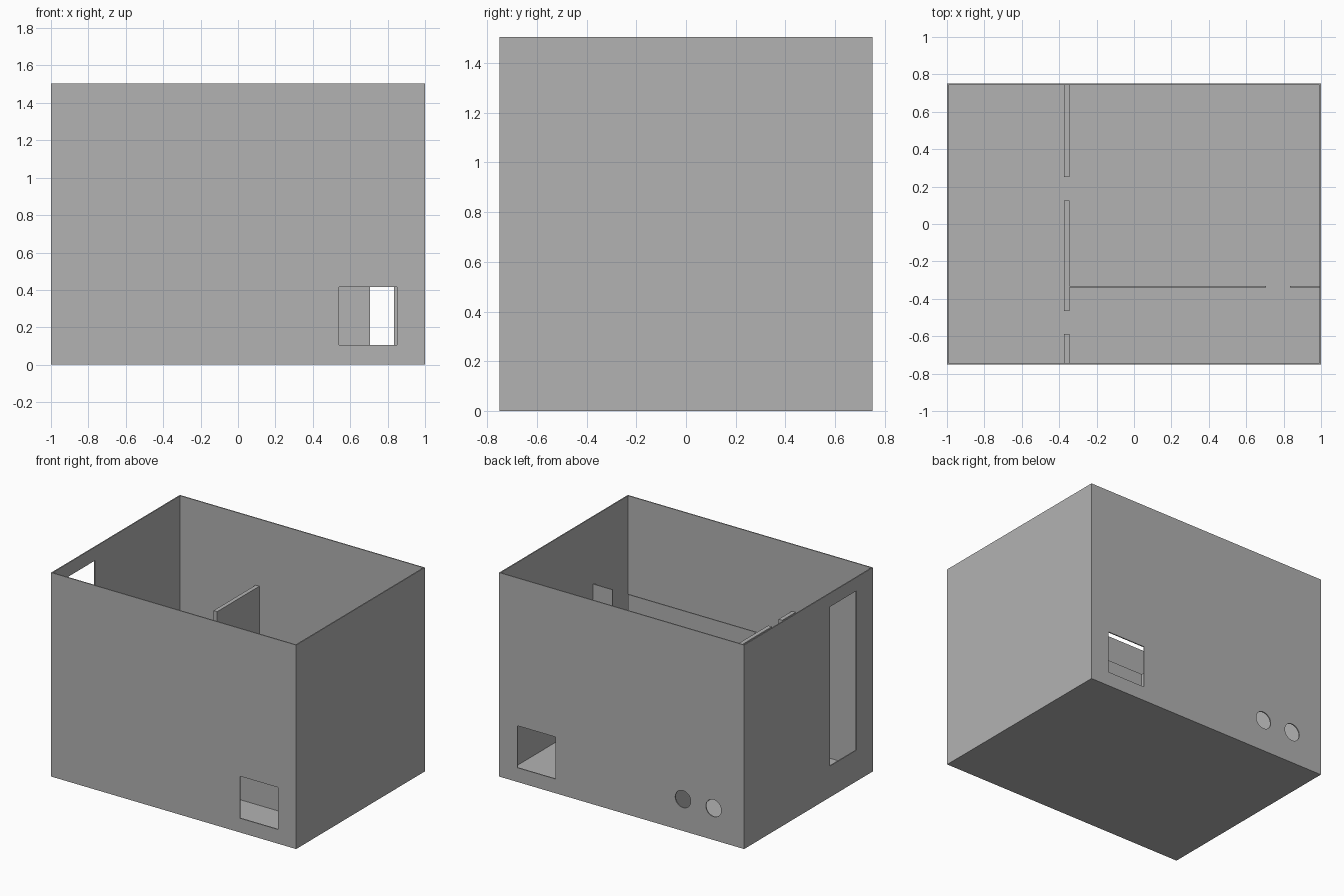
import bpy
import math

if "Cube" in bpy.data.objects:
    bpy.data.objects.remove(bpy.data.objects["Cube"], do_unlink=True)

T = 0.008             # thickness of shell and thin partition
W, D, H = 2.0, 1.5, 1.505
INNER_H = 1.01        # top of the partitions

grey = bpy.data.materials.new("plain_grey")
grey.use_nodes = True
grey.diffuse_color = (0.448, 0.448, 0.448, 1)
grey.node_tree.nodes["Principled BSDF"].inputs["Base Color"].default_value = grey.diffuse_color


def box(name, x, y, z):
    """Box from (min, max) pairs."""
    bpy.ops.mesh.primitive_cube_add(size=1, location=[sum(p) / 2 for p in (x, y, z)])
    ob = bpy.context.object
    ob.name = name
    ob.scale = [p[1] - p[0] for p in (x, y, z)]
    bpy.ops.object.transform_apply(location=False, rotation=False, scale=True)
    ob.data.materials.append(grey)
    return ob


def cut(target, cutter):
    mod = target.modifiers.new("opening", "BOOLEAN")
    mod.operation = "DIFFERENCE"
    mod.solver = "EXACT"
    mod.object = cutter
    bpy.context.view_layer.objects.active = target
    bpy.ops.object.modifier_apply(modifier=mod.name)
    bpy.data.objects.remove(cutter, do_unlink=True)


# Open-topped shell: floor and four walls in one piece
X, Y = W / 2, D / 2
shell = box("outer_shell", (-X, X), (-Y, Y), (0, H))
cut(shell, box("cavity", (-X + T, X - T), (-Y + T, Y - T), (T, H + 1)))

# Square windows facing each other through front and back walls
for y in (-Y, Y):
    cut(shell, box("window_cutter", (0.54, 0.85), (y - 0.1, y + 0.1), (0.105, 0.415)))

# Tall opening in the -x wall
cut(shell, box("tall_opening_cutter", (-X - 0.1, -X + 0.1), (-0.56, -0.25), (0.23, 1.405)))

# Two round holes in the back wall
for x in (-0.5, -0.75):
    bpy.ops.mesh.primitive_cylinder_add(vertices=48, radius=0.063, depth=0.2,
                                        location=(x, Y, 0.235),
                                        rotation=(math.pi / 2, 0, 0))
    hole = bpy.context.object
    hole.data.materials.append(grey)
    cut(shell, hole)

# Thick cross partition with two doorways
for name, y in (("front", (-Y + T, -0.587)), ("middle", (-0.465, 0.125)), ("back", (0.25, Y - T))):
    box("cross_partition_" + name, (-0.375, -0.345), y, (T, INNER_H))

# Thin lengthwise partition with one doorway
for name, x in (("long", (-0.345, 0.707)), ("short", (0.833, X - T))):
    box("thin_partition_" + name, x, (-0.335 - T / 2, -0.335 + T / 2), (T, INNER_H))
